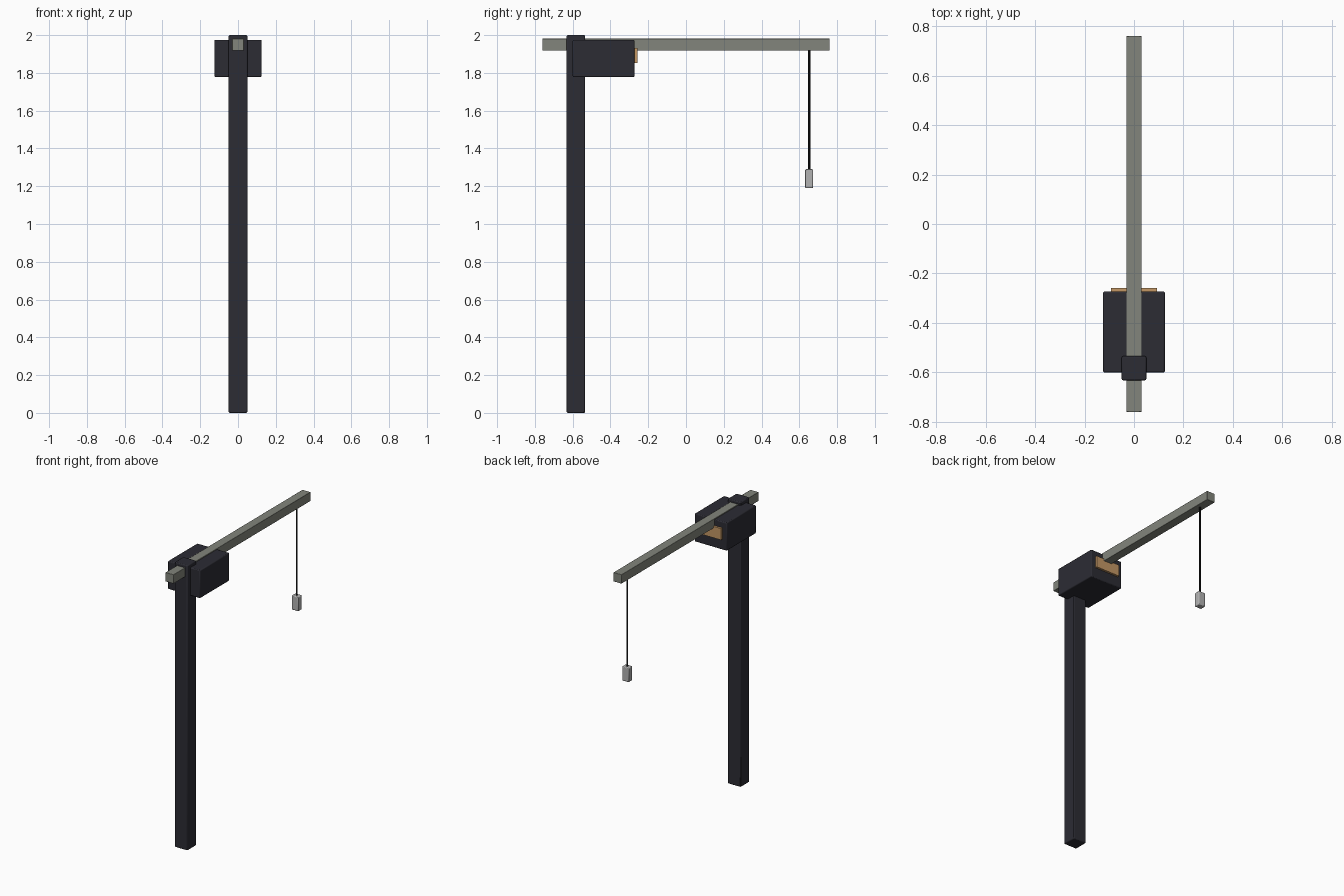
import bpy

cube = bpy.data.objects.get("Cube")
if cube:
    bpy.data.objects.remove(cube, do_unlink=True)


def material(name, rgb):
    m = bpy.data.materials.new(name)
    m.use_nodes = True
    m.diffuse_color = (*rgb, 1)
    m.node_tree.nodes["Principled BSDF"].inputs["Base Color"].default_value = (*rgb, 1)
    return m


charcoal = material("charcoal", (0.025, 0.025, 0.034))
grey_green = material("grey green", (0.225, 0.235, 0.2))
amber = material("amber", (0.55, 0.31, 0.13))
black = material("black", (0.008, 0.008, 0.008))
light_grey = material("light grey", (0.45, 0.45, 0.45))


def box(name, width, y, z, mat, bevel=0.0):
    """Box centred on x, spanning the y and z ranges."""
    bpy.ops.mesh.primitive_cube_add(size=1, location=(0, sum(y) / 2, sum(z) / 2))
    ob = bpy.context.object
    ob.name = name
    ob.scale = (width, y[1] - y[0], z[1] - z[0])
    bpy.ops.object.transform_apply(location=False, rotation=False, scale=True)
    ob.data.materials.append(mat)
    if bevel:
        mod = ob.modifiers.new("Edge bevel", "BEVEL")
        mod.width = bevel
        mod.segments = 2
        bpy.ops.object.shade_smooth_by_angle()
    return ob


# Upright post and the housing behind its top
box("post", 0.1, (-0.632, -0.534), (0, 2), charcoal, 0.006)
box("housing", 0.25, (-0.6, -0.273), (1.778, 1.975), charcoal, 0.006)

# Long arm through the post, with the glowing panel below it
box("arm", 0.062, (-0.76, 0.76), (1.918, 1.981), grey_green, 0.002)
box("lamp_panel", 0.184, (-0.275, -0.258), (1.852, 1.932), amber)

# Hanging cord and its weight
bpy.ops.mesh.primitive_cylinder_add(vertices=12, radius=0.006, depth=0.65,
                                    location=(0, 0.652, 1.6))
cord = bpy.context.object
cord.name = "cord"
cord.data.materials.append(black)
bpy.ops.object.shade_smooth_by_angle()
box("weight", 0.052, (0.631, 0.673), (1.19, 1.29), light_grey, 0.005)
